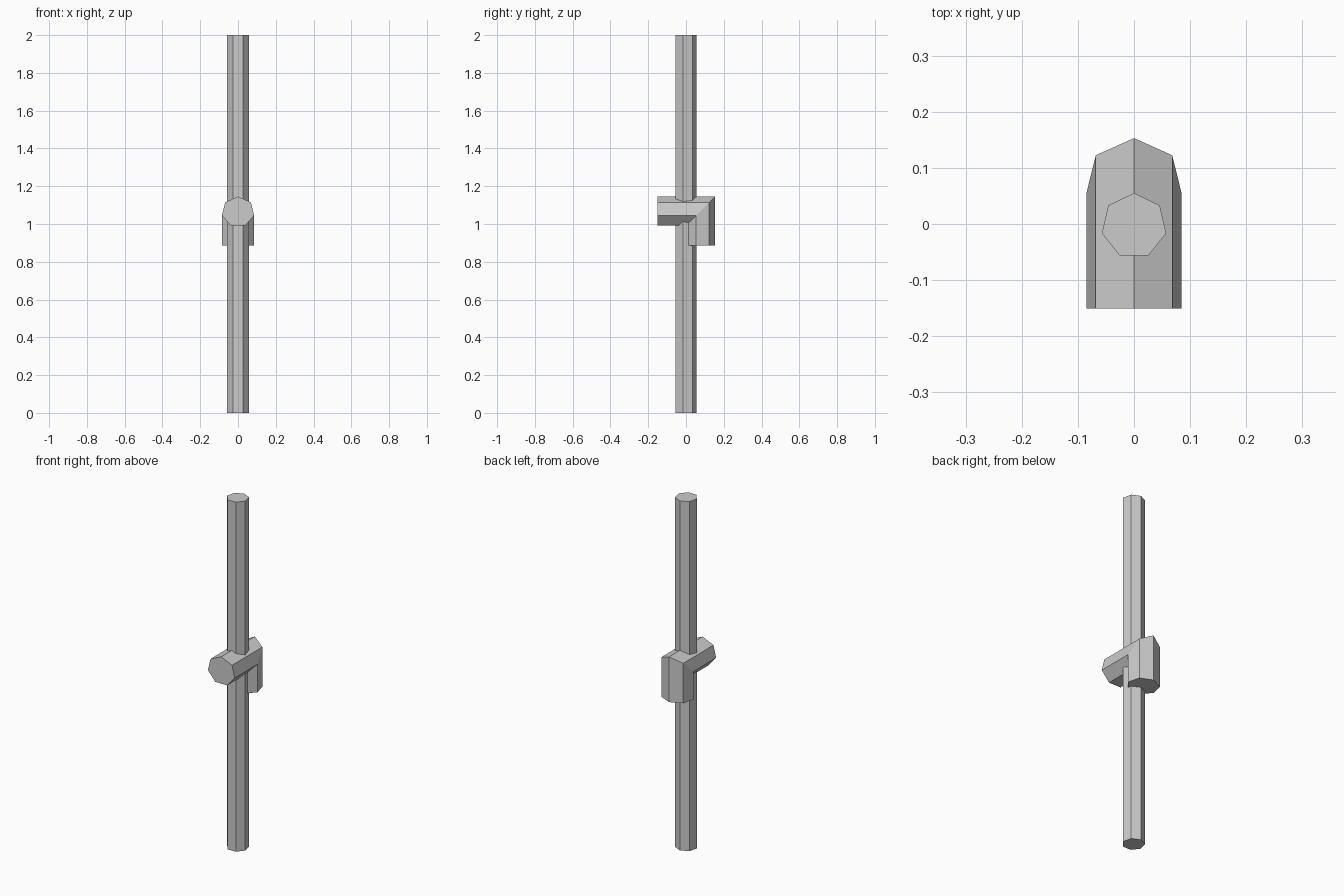
import bpy
from math import sin, cos, tau

if "Cube" in bpy.data.objects:
    bpy.data.objects.remove(bpy.data.objects["Cube"])

SIDES = 7


def heptagon(rx, ry):
    """Seven-sided profile with one corner pointing along +v."""
    return [(rx * sin(tau * i / SIDES), ry * cos(tau * i / SIDES)) for i in range(SIDES)]


def loft(name, rings):
    """Skin a row of matching rings and cap both ends."""
    verts = [p for ring in rings for p in ring]
    faces = [tuple(range(SIDES)),
             tuple(reversed(range(len(verts) - SIDES, len(verts))))]
    for k in range(len(rings) - 1):
        a, b = k * SIDES, (k + 1) * SIDES
        for i in range(SIDES):
            j = (i + 1) % SIDES
            faces.append((a + j, a + i, b + i, b + j))
    mesh = bpy.data.meshes.new(name)
    mesh.from_pydata(verts, [], faces)
    mesh.update()
    obj = bpy.data.objects.new(name, mesh)
    bpy.context.collection.objects.link(obj)
    return obj


# Tall straight pole
pole = heptagon(0.0587, 0.0587)
loft("pole", [[(u, v - 0.0035, z) for u, v in pole] for z in (0.0, 2.0)])

# Elbow tube: runs backward through the pole, then mitres downward
tube = heptagon(0.0872, 0.081)
cy, cz = 0.072, 1.064
loft("elbow", [
    [(u, -0.151, cz + v) for u, v in tube],
    [(u, cy + v, cz + v) for u, v in tube],
    [(u, cy + v, 0.886) for u, v in tube],
])

# Make all faces point outward
import bmesh
for obj in bpy.context.collection.objects:
    bm = bmesh.new()
    bm.from_mesh(obj.data)
    bmesh.ops.recalc_face_normals(bm, faces=bm.faces)
    bm.to_mesh(obj.data)
    bm.free()
